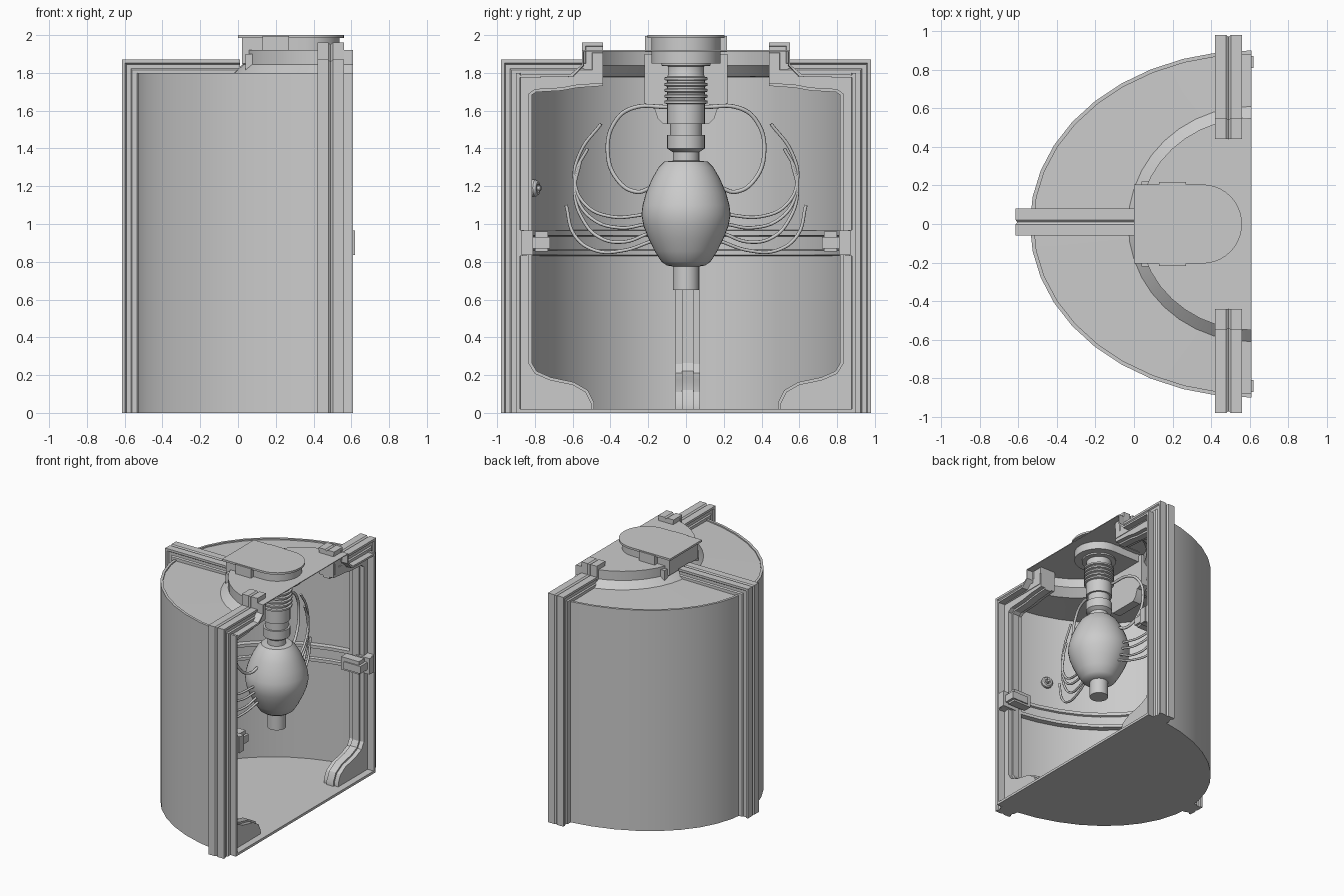
import bpy, bmesh, math
from mathutils import Vector

if "Cube" in bpy.data.objects:
    bpy.data.objects.remove(bpy.data.objects["Cube"])

CX, AX = 0.61, 0.35          # cut plane of the half tank, axis of the hanging pod


def make(name, verts, faces, angle=30):
    me = bpy.data.meshes.new(name)
    me.from_pydata(verts, [], faces)
    bm = bmesh.new()
    bm.from_mesh(me)
    bmesh.ops.remove_doubles(bm, verts=bm.verts, dist=1e-5)
    bmesh.ops.recalc_face_normals(bm, faces=bm.faces)
    bm.to_mesh(me)
    bm.free()
    ob = bpy.data.objects.new(name, me)
    bpy.context.collection.objects.link(ob)
    bpy.ops.object.select_all(action='DESELECT')
    ob.select_set(True)
    bpy.context.view_layer.objects.active = ob
    bpy.ops.object.shade_smooth_by_angle(angle=math.radians(angle))
    return ob


def skin(name, rings, caps=True, angle=30):
    """Join equal closed loops of points into a tube."""
    n = len(rings[0])
    faces = [(i * n + j, i * n + (j + 1) % n, (i + 1) * n + (j + 1) % n, (i + 1) * n + j)
             for i in range(len(rings) - 1) for j in range(n)]
    if caps:
        faces += [tuple(range(n)), tuple(range((len(rings) - 1) * n, len(rings) * n))]
    return make(name, [p for r in rings for p in r], faces, angle)


def half_lathe(name, profile, n=20):
    """Turn a closed (a, b, z) profile through half an ellipse about the cut plane."""
    rings = []
    for i in range(n + 1):
        t = math.pi * (i / n - 0.5)
        rings.append([(CX - a * math.cos(t), b * math.sin(t), z) for a, b, z in profile])
    return skin(name, rings)


def lathe(name, profile, n=32, x=AX):
    rings = [[(x + r * math.cos(k * math.tau / n), r * math.sin(k * math.tau / n), z)
              for k in range(n)] for r, z in profile]
    return skin(name, rings)


def prism(name, pts, lo, hi, place):
    return skin(name, [[place(u, *p) for p in pts] for u in (lo, hi)])


def sweep(name, path, section, place):
    """Mitred sweep of a (u, v) section along an (r, z) path."""
    pts = [Vector(p) for p in path]
    nor = []
    for a, b in zip(pts, pts[1:]):
        d = (b - a).normalized()
        nor.append(Vector((d.y, -d.x)))
    rings = []
    for i, p in enumerate(pts):
        n1, n2 = nor[max(i - 1, 0)], nor[min(i, len(nor) - 1)]
        m = (n1 + n2) / (1 + n1.dot(n2))
        rings.append([place(u, *(p + m * v)) for u, v in section])
    return skin(name, rings)


def box(name, x0, x1, y0, y1, z0, z1):
    return prism(name, [(y0, z0), (y1, z0), (y1, z1), (y0, z1)], x0, x1,
                 lambda u, y, z: (u, y, z))


# tank shell: floor, wall, cover, sloped collar and raised top in one profile
half_lathe("tank_shell", [
    (0, 0, 0), (1.15, .9, 0), (1.15, .9, 1.8), (1.13, .88, 1.8), (1.13, .88, 1.79),
    (.64, .61, 1.795), (.585, .55, 1.845), (.585, .55, 1.92), (0, 0, 1.92), (0, 0, 1.914),
    (.578, .543, 1.914), (.578, .543, 1.84), (.63, .6, 1.78), (1.13, .88, 1.775),
    (1.13, .88, .02), (0, 0, .02)])

# stepped ring half way up the inner wall
half_lathe("wall_ring", [(1.135 - d, .885 - d, z) for d, z in (
    (0, .83), (.045, .835), (.045, .86), (.025, .865), (.025, .935), (.04, .94),
    (.04, .965), (0, .97))])

# grooved rails outside and ribs inside, at both sides and at the back
half = [(.07, -.02), (.07, .025), (.06, .032), (.06, .055), (.07, .062), (.07, .08), (.012, .08)]
rail_sec = half + [(0, .07)] + [(-u, v) for u, v in reversed(half)]
band_sec = [(-.03, .01), (.03, .01), (.03, -.014), (-.03, -.014)]
contour = [(.5, .02), (.5, .05), (.53, .11), (.6, .15), (.72, .175), (.8, .21), (.83, .26),
           (.83, 1.69), (.8, 1.712), (.66, 1.72), (.58, 1.735), (.44, 1.745)]


def side(s):
    return lambda u, r, z: (.49 + u, s * r, z)


def back_rail_at(u, r, z):
    return (-r, .01 + u, z)


def back_rib_at(u, r, z):
    return (.36 - r, .01 + u, z)


def rib(tag, place, top):
    outline = contour + [(.44, top), (.54, top), (.54, 1.8), (.88, 1.8), (.88, .02)]
    prism(tag + "_rib", outline, -.065, .065, place)
    sweep(tag + "_rib_band", contour, band_sec, place)


for tag, s in (("left", -1), ("right", 1)):
    sweep(tag + "_rail", [(.9, 0), (.9, 1.79), (.47, 1.79), (.47, 1.88), (.44, 1.88)],
          rail_sec, side(s))
    rib(tag, side(s), 1.94)
    # clamp blocks where the ring meets the rib
    for i, (x0, x1, y0, y1, z0, z1) in enumerate((
            (.42, .58, .73, .80, .855, .96), (.45, .60, .72, .88, .87, .93),
            (.50, .62, .81, .87, .835, .965))):
        box(f"{tag}_clamp_{i}", x0, x1, s * y0, s * y1, z0, z1)
    # latch on the side of the lid
    box(tag + "_latch", .13, .27, s * .18, s * .218, 1.91, 1.996)
sweep("back_rail", [(.535, 0), (.535, 1.79), (-.01, 1.79)], rail_sec, back_rail_at)
rib("back", back_rib_at, 1.801)


# lid with a square back and a round front
def lid_outline(m):
    r = .205 - m
    arc = [(.355 + r * math.cos(t), r * math.sin(t))
           for t in (math.pi * (k / 20 - .5) for k in range(21))]
    return [(m, -r)] + arc + [(m, r)]


def flat(u, x, y):
    return (x, y, u)


prism("lid", lid_outline(0), 1.984, 2.0, flat)
prism("lid_body", lid_outline(.022), 1.85, 1.984, flat)

# bracket hanging behind the neck
bracket = [(.22, 1.9), (.22, 1.64), (.17, 1.62), (.15, 1.56), (.12, 1.53)]
prism("hanger_bracket", bracket + [(-y, z) for y, z in reversed(bracket)], .04, .11,
      lambda u, y, z: (u, y, z))

# ribbed neck
neck = [(.07, 1.38), (.1, 1.40), (.1, 1.47), (.085, 1.47), (.085, 1.53), (.1, 1.53), (.1, 1.63)]
for k in range(5):
    z = 1.635 + k * .031
    neck += [(.1, z), (.115, z + .004), (.115, z + .017), (.1, z + .021)]
neck += [(.095, 1.79), (.095, 1.835), (.13, 1.838), (.13, 1.86)]
lathe("neck", neck)

# egg-shaped pod with stub ends
lathe("pod", [(.07, .65), (.07, .775), (.1, .78), (.13, .8), (.165, .855), (.2, .925),
              (.225, .99), (.236, 1.05), (.23, 1.1), (.212, 1.165), (.18, 1.24),
              (.145, 1.3), (.115, 1.33), (.07, 1.335), (.07, 1.4)], 40)

# curled wires on both sides of the pod
wires = [
    (.011, [(.19, 1.19), (.26, 1.17), (.36, 1.23), (.415, 1.39), (.37, 1.55), (.28, 1.615), (.1, 1.62)]),
    (.009, [(.21, 1.05), (.4, 1.04), (.53, 1.1), (.59, 1.23), (.56, 1.38), (.45, 1.53)]),
    (.009, [(.21, 1.0), (.35, .98), (.5, 1.03), (.58, 1.15), (.58, 1.28), (.52, 1.4)]),
    (.009, [(.2, .95), (.33, .905), (.46, .93), (.55, 1.03), (.59, 1.17), (.56, 1.33)]),
    (.009, [(.18, .91), (.33, .86), (.48, .86), (.59, .94), (.635, 1.1)])]
for s in (-1, 1):
    for i, (rad, pts) in enumerate(wires):
        cu = bpy.data.curves.new("wire", 'CURVE')
        cu.dimensions = '3D'
        cu.bevel_depth, cu.bevel_resolution, cu.use_fill_caps = rad, 2, True
        sp = cu.splines.new('BEZIER')
        sp.resolution_u = 6
        sp.bezier_points.add(len(pts) - 1)
        for bp, (y, z) in zip(sp.bezier_points, pts):
            bp.co = (AX - (.45 if i == 0 and y == .1 else .22) * y, s * y, z)
            bp.handle_left_type = bp.handle_right_type = 'AUTO'
        ob = bpy.data.objects.new(f"wire_{'left' if s < 0 else 'right'}_{i}", cu)
        bpy.context.collection.objects.link(ob)
        bpy.ops.object.select_all(action='DESELECT')
        ob.select_set(True)
        bpy.context.view_layer.objects.active = ob
        bpy.ops.object.convert(target='MESH')

# small port on the inner wall
port = lathe("wall_port", [(.045, -.02), (.045, .015), (.034, .03), (.022, .03), (.022, .015),
                           (.012, .015), (.012, .045)], 16, 0)
port.location = (.19, -.81, 1.19)
port.rotation_euler = Vector((.35, .94, 0)).to_track_quat('Z', 'Y').to_euler()
